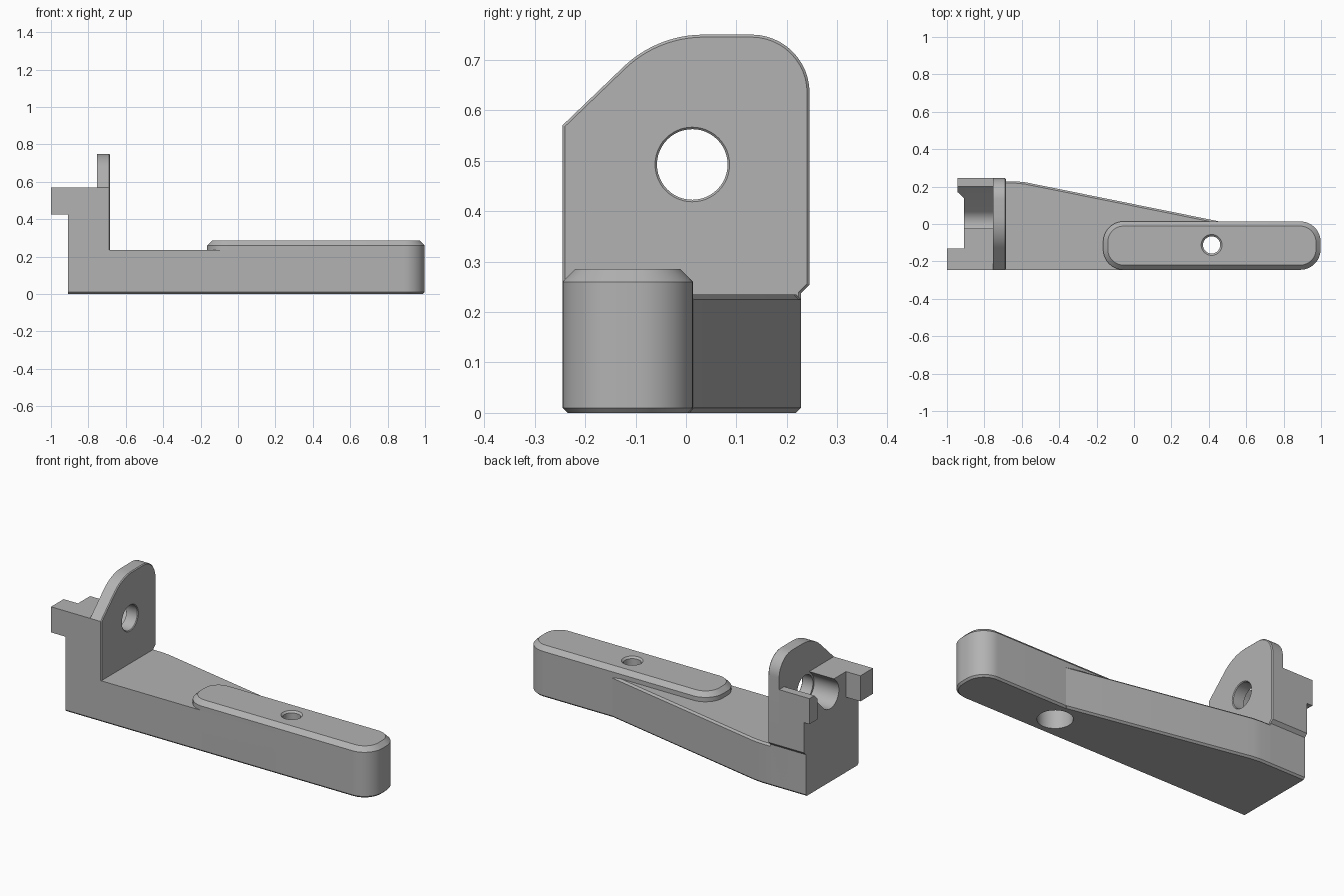
import bpy, bmesh
from math import cos, sin, radians
from mathutils import Vector

cube = bpy.data.objects.get("Cube")
if cube:
    bpy.data.objects.remove(cube, do_unlink=True)

grey = bpy.data.materials.new("plain grey")
grey.use_nodes = True
COLOUR = (0.45, 0.45, 0.45, 1)
grey.diffuse_color = COLOUR
grey.node_tree.nodes["Principled BSDF"].inputs["Base Color"].default_value = COLOUR


def arc(cx, cy, r, start, end, steps=12):
    angles = [radians(start + (end - start) * i / steps) for i in range(steps + 1)]
    return [(cx + r * cos(a), cy + r * sin(a)) for a in angles]


def circle(cx, cy, r):
    return arc(cx, cy, r, 0, 360, 48)[:-1]


def inset(outline, d):
    """Mitred offset of a counter-clockwise outline."""
    pts = [Vector(p) for p in outline]
    result = []
    for i, p in enumerate(pts):
        a = (p - pts[i - 1]).normalized()
        b = (pts[(i + 1) % len(pts)] - p).normalized()
        na, nb = Vector((-a.y, a.x)), Vector((-b.y, b.x))
        result.append(p + (na + nb) * d / (1 + na.dot(nb)))
    return result


def loft(name, outline, layers, axis="z", keep_front=False):
    """Stack inset copies of an outline along z or x."""
    bm = bmesh.new()
    rings = []
    front = min(p[1] for p in outline)
    for level, d in layers:
        ring = []
        for old, (u, v) in zip(outline, inset(outline, d)):
            if keep_front and level > 0.1 and old[1] == front:
                v = front
            ring.append(bm.verts.new((u, v, level) if axis == "z" else (level, u, v)))
        rings.append(ring)
    n = len(outline)
    for low, high in zip(rings, rings[1:]):
        for i in range(n):
            j = (i + 1) % n
            bm.faces.new((low[i], low[j], high[j], high[i]))
    bm.faces.new(rings[0][::-1])
    bm.faces.new(rings[-1])
    bmesh.ops.recalc_face_normals(bm, faces=bm.faces)
    mesh = bpy.data.meshes.new(name)
    bm.to_mesh(mesh)
    bm.free()
    mesh.materials.append(grey)
    obj = bpy.data.objects.new(name, mesh)
    bpy.context.collection.objects.link(obj)
    return obj


def activate(obj):
    bpy.ops.object.select_all(action="DESELECT")
    obj.select_set(True)
    bpy.context.view_layer.objects.active = obj


def cut(cutter, *targets):
    cutter.hide_render = True
    for obj in targets:
        activate(obj)
        mod = obj.modifiers.new("cut", "BOOLEAN")
        mod.operation, mod.solver, mod.object = "DIFFERENCE", "EXACT", cutter
        bpy.ops.object.modifier_apply(modifier=mod.name)
    bpy.data.objects.remove(cutter, do_unlink=True)


FRONT, BACK, LEDGE = -0.245, 0.228, 0.245
SHOULDER = 0.57

# Tapered base
base = loft("base", [(-0.8, FRONT), (0.45, FRONT), (0.45, 0.015), (-0.58, 0.223),
                     (-0.63, BACK), (-0.8, BACK)],
            [(0, 0.01), (0.01, 0), (0.225, 0), (0.235, 0.01)], keep_front=True)

# Raised arm with rounded corners
x0, x1, y0, y1, r = -0.165, 0.998, FRONT, 0.014, 0.11
arm_outline = (arc(x1 - r, y0 + r, r, -90, 0) + arc(x1 - r, y1 - r, r, 0, 90)
               + arc(x0 + r, y1 - r, r, 90, 180) + arc(x0 + r, y0 + r, r, 180, 270))
arm = loft("arm", arm_outline, [(0, 0.01), (0.01, 0), (0.26, 0), (0.285, 0.025)])

# End block and upright plate share their lower section
lower = [(FRONT, 0.01), (FRONT + 0.01, 0), (BACK - 0.01, 0), (BACK, 0.01),
         (BACK, 0.237), (LEDGE, 0.254)]
block = loft("end_block", lower + [(LEDGE, SHOULDER), (FRONT, SHOULDER)],
             [(-0.91, 0), (-0.755, 0)], "x")
plate_outline = (lower + arc(0.13, 0.635, 0.115, 0, 90)
                 + arc(0.035, 0.52, 0.23, 90, 135) + [(FRONT, SHOULDER)])
plate = loft("upright_plate", plate_outline,
             [(-0.755, 0), (-0.69, 0), (-0.685, 0.005)], "x")

# Clamp ears on the end of the block
long_ear = loft("long_ear", [(-1, FRONT), (-0.9, FRONT), (-0.9, -0.132), (-1, -0.132)],
                [(0.425, 0), (SHOULDER, 0)])
short_ear = loft("short_ear", [(-0.945, 0.172), (-0.91, 0.14), (-0.9, 0.14),
                               (-0.9, LEDGE), (-0.945, LEDGE)],
                 [(0.425, 0), (SHOULDER, 0)])

# Slanted round-bottomed slot behind the plate
cy, cz = 0.0105, 0.4925
cradle = arc(cy, cz, 0.079, 135, 315, 24)
reach = 0.4
cradle = ([(cradle[0][0] + reach, cradle[0][1] + reach)] + cradle
          + [(cradle[-1][0] + reach, cradle[-1][1] + reach)])
cut(loft("slot_cutter", cradle, [(-1.1, 0), (-0.75, 0)], "x"), block, short_ear)

# Bore through the plate, with a chamfered rim
cut(loft("bore_cutter", circle(0.0125, cz, 0.074),
         [(-0.8, 0.004), (-0.689, 0.004), (-0.68, -0.005)], "x"), plate)

# Bolt hole through the arm, countersunk above and counterbored below
cut(loft("bolt_cutter", circle(0.415, -0.112, 0.09),
         [(-0.1, 0), (0.14, 0), (0.1401, 0.044), (0.275, 0.044), (0.295, 0.024)]), base, arm)

for part in (base, arm, block, plate, long_ear, short_ear):
    activate(part)
    bpy.ops.object.shade_smooth_by_angle(angle=radians(25))
